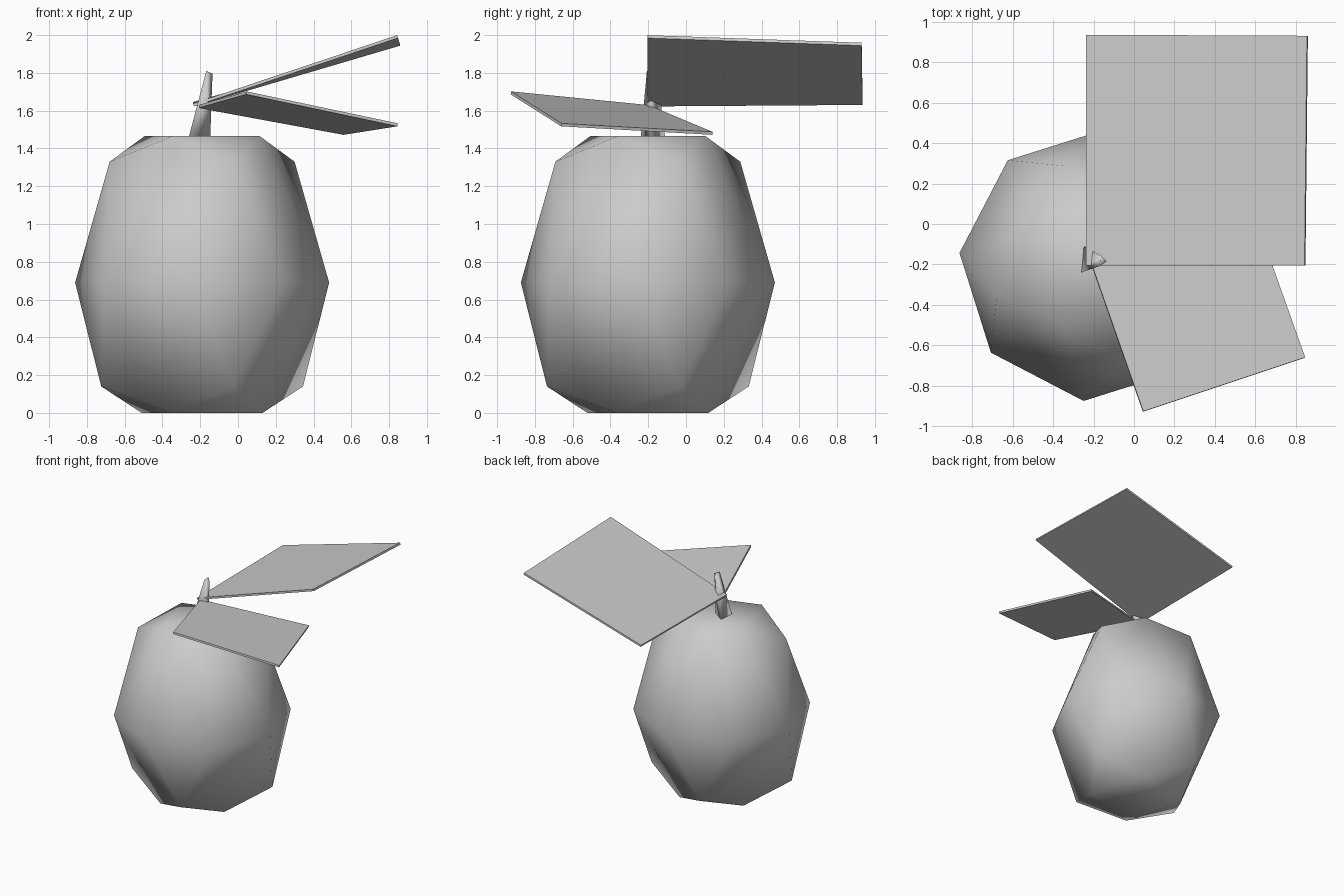
import bpy
import bmesh
from math import cos, sin, radians

cube = bpy.data.objects.get("Cube")
if cube:
    bpy.data.objects.remove(cube, do_unlink=True)

grey = bpy.data.materials.new("mid_grey")
grey.use_nodes = True
grey.diffuse_color = (0.6, 0.6, 0.6, 1)
grey.node_tree.nodes["Principled BSDF"].inputs["Base Color"].default_value = grey.diffuse_color


def finish(name, bm, smooth=False):
    """Turn a bmesh into a named grey object."""
    bmesh.ops.recalc_face_normals(bm, faces=bm.faces)
    for face in bm.faces:
        face.smooth = smooth
    mesh = bpy.data.meshes.new(name)
    bm.to_mesh(mesh)
    bm.free()
    mesh.materials.append(grey)
    obj = bpy.data.objects.new(name, mesh)
    bpy.context.collection.objects.link(obj)
    return obj


def hull(name, points):
    """Smooth solid wrapped tightly round the points."""
    bm = bmesh.new()
    for p in points:
        bm.verts.new(p)
    bmesh.ops.convex_hull(bm, input=bm.verts)
    return finish(name, bm, smooth=True)


def ring(sides, radius, turn, z):
    """Regular ring of points round the fruit's axis."""
    angles = [radians(turn + 360 * i / sides) for i in range(sides)]
    return [(-0.19 + radius * cos(a), -0.202 + radius * sin(a), z) for a in angles]


def leaf(name, corners):
    """Thin four-cornered plate."""
    bm = bmesh.new()
    bm.faces.new([bm.verts.new(c) for c in corners])
    obj = finish(name, bm)
    thick = obj.modifiers.new("Thickness", "SOLIDIFY")
    thick.thickness = 0.016
    thick.offset = 0
    return obj


# Fruit: eight-sided waist, with two squares set an eighth turn apart at each end
hull("fruit_body",
     ring(4, 0.361, 62.5, 0) + ring(4, 0.56, 17.5, 0.14)
     + ring(8, 0.675, -5, 0.69)
     + ring(4, 0.513, 17.5, 1.33) + ring(4, 0.344, 62.5, 1.465))

# Stem: leaning three-sided taper
hull("stem", [
    (-0.262, -0.24, 1.455), (-0.147, -0.185, 1.455), (-0.25, -0.11, 1.455),
    (-0.168, -0.207, 1.81), (-0.135, -0.185, 1.795), (-0.166, -0.155, 1.81),
])

# Leaves: one large and raised, one smaller and drooping
leaf("large_leaf", [(-0.235, -0.205, 1.63), (0.845, -0.205, 1.992),
                    (0.857, 0.93, 1.952), (-0.235, 0.935, 1.638)])
leaf("small_leaf", [(-0.21, -0.2, 1.622), (0.045, -0.927, 1.694),
                    (0.845, -0.66, 1.525), (0.56, 0.14, 1.48)])
